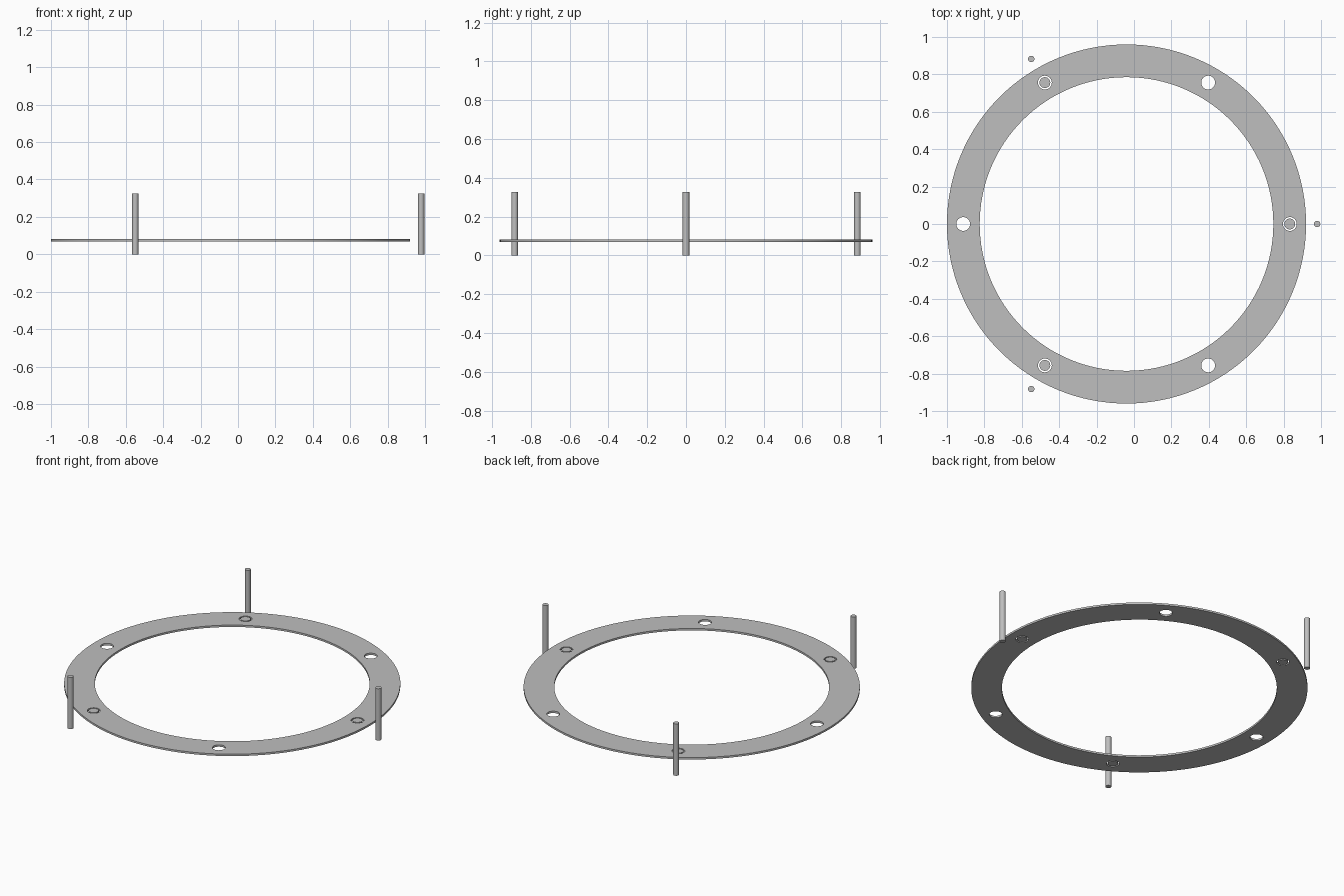
import bpy
import bmesh
from math import cos, sin, pi, radians

cube = bpy.data.objects.get("Cube")
if cube:
    bpy.data.objects.remove(cube, do_unlink=True)

CENTRE_X = -0.04
RING_Z, RING_THICK = 0.075, 0.012
OUTER_R, INNER_R = 0.96, 0.785
HOLE_CIRCLE, HOLE_R, PLUG_R = 0.873, 0.037, 0.029
ROD_CIRCLE, ROD_R, ROD_HEIGHT = 1.019, 0.017, 0.326

grey = bpy.data.materials.new("plain grey")
grey.use_nodes = True
colour = (0.52, 0.52, 0.52, 1)
grey.diffuse_color = colour
grey.node_tree.nodes["Principled BSDF"].inputs["Base Color"].default_value = colour


def polar(radius, degrees):
    a = radians(degrees)
    return CENTRE_X + radius * cos(a), radius * sin(a)


def finish(obj):
    bpy.ops.object.select_all(action="DESELECT")
    obj.select_set(True)
    bpy.context.view_layer.objects.active = obj
    bpy.ops.object.shade_smooth_by_angle(angle=radians(30))


def add_circle(curve, x, y, radius, count):
    spline = curve.splines.new("POLY")
    spline.points.add(count - 1)
    spline.use_cyclic_u = True
    for i, point in enumerate(spline.points):
        a = 2 * pi * i / count
        point.co = (x + radius * cos(a), y + radius * sin(a), 0, 1)


def cylinder(name, x, y, z, radius, depth):
    bpy.ops.mesh.primitive_cylinder_add(
        vertices=32, radius=radius, depth=depth, location=(x, y, z))
    obj = bpy.context.object
    obj.name = name
    obj.data.materials.append(grey)
    finish(obj)


# Flat ring with six round through holes
profile = bpy.data.curves.new("ring_profile", "CURVE")
profile.dimensions = "2D"
profile.fill_mode = "BOTH"
profile.extrude = RING_THICK / 2
add_circle(profile, CENTRE_X, 0, OUTER_R, 128)
add_circle(profile, CENTRE_X, 0, INNER_R, 128)
for step in range(6):
    add_circle(profile, *polar(HOLE_CIRCLE, 60 * step), HOLE_R, 32)
ring = bpy.data.objects.new("flat_ring", profile)
ring.location.z = RING_Z
bpy.context.collection.objects.link(ring)
bpy.ops.object.select_all(action="DESELECT")
ring.select_set(True)
bpy.context.view_layer.objects.active = ring
bpy.ops.object.convert(target="MESH")
ring = bpy.context.object
bm = bmesh.new()
bm.from_mesh(ring.data)
bmesh.ops.remove_doubles(bm, verts=bm.verts, dist=0.0001)
bmesh.ops.recalc_face_normals(bm, faces=bm.faces)
bm.to_mesh(ring.data)
bm.free()
ring.data.materials.clear()
ring.data.materials.append(grey)
finish(ring)

# Loose plugs in every other hole, each with an upright rod outside the ring
for label, angle in (("left", 0), ("back", 120), ("front", 240)):
    cylinder(label + "_plug", *polar(HOLE_CIRCLE, angle), RING_Z, PLUG_R, RING_THICK)
    cylinder(label + "_rod", *polar(ROD_CIRCLE, angle), ROD_HEIGHT / 2, ROD_R, ROD_HEIGHT)
